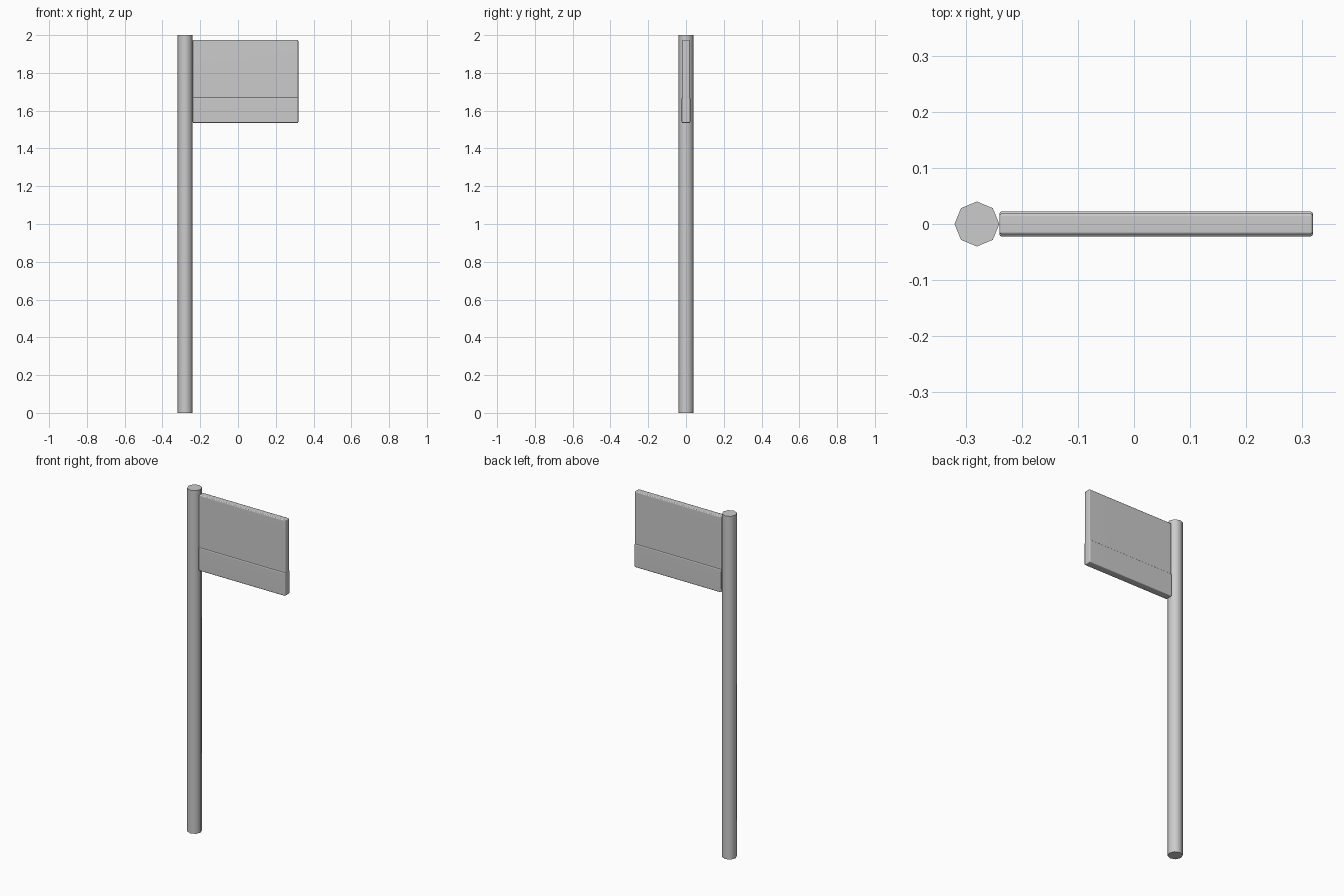
import bpy
import math

if "Cube" in bpy.data.objects:
    bpy.data.objects.remove(bpy.data.objects["Cube"])


def panel(name, x0, x1, half_depth, z0, z1, bevel):
    """Upright board with softened edges."""
    bpy.ops.mesh.primitive_cube_add(size=1, location=((x0 + x1) / 2, 0, (z0 + z1) / 2))
    ob = bpy.context.object
    ob.name = name
    ob.scale = (x1 - x0, half_depth * 2, z1 - z0)
    bpy.ops.object.transform_apply(location=False, rotation=False, scale=True)
    mod = ob.modifiers.new("soft_edges", 'BEVEL')
    mod.width = bevel
    mod.segments = 2
    bpy.ops.object.shade_smooth()
    # Weighted normals keep the broad faces flat
    ob.modifiers.new("flat_faces", 'WEIGHTED_NORMAL')
    return ob


# Eight-sided pole, corners on the axes, smooth shaded
bpy.ops.mesh.primitive_cylinder_add(vertices=8, radius=0.04, depth=2, location=(-0.28, 0, 1))
pole = bpy.context.object
pole.name = "pole"
bpy.ops.object.shade_smooth_by_angle(angle=math.radians(60))

# Sign board and the thicker strip along its lower edge
panel("sign_board", -0.24, 0.319, 0.019, 1.66, 1.975, 0.005)
panel("lower_strip", -0.24, 0.319, 0.0225, 1.535, 1.67, 0.005)
